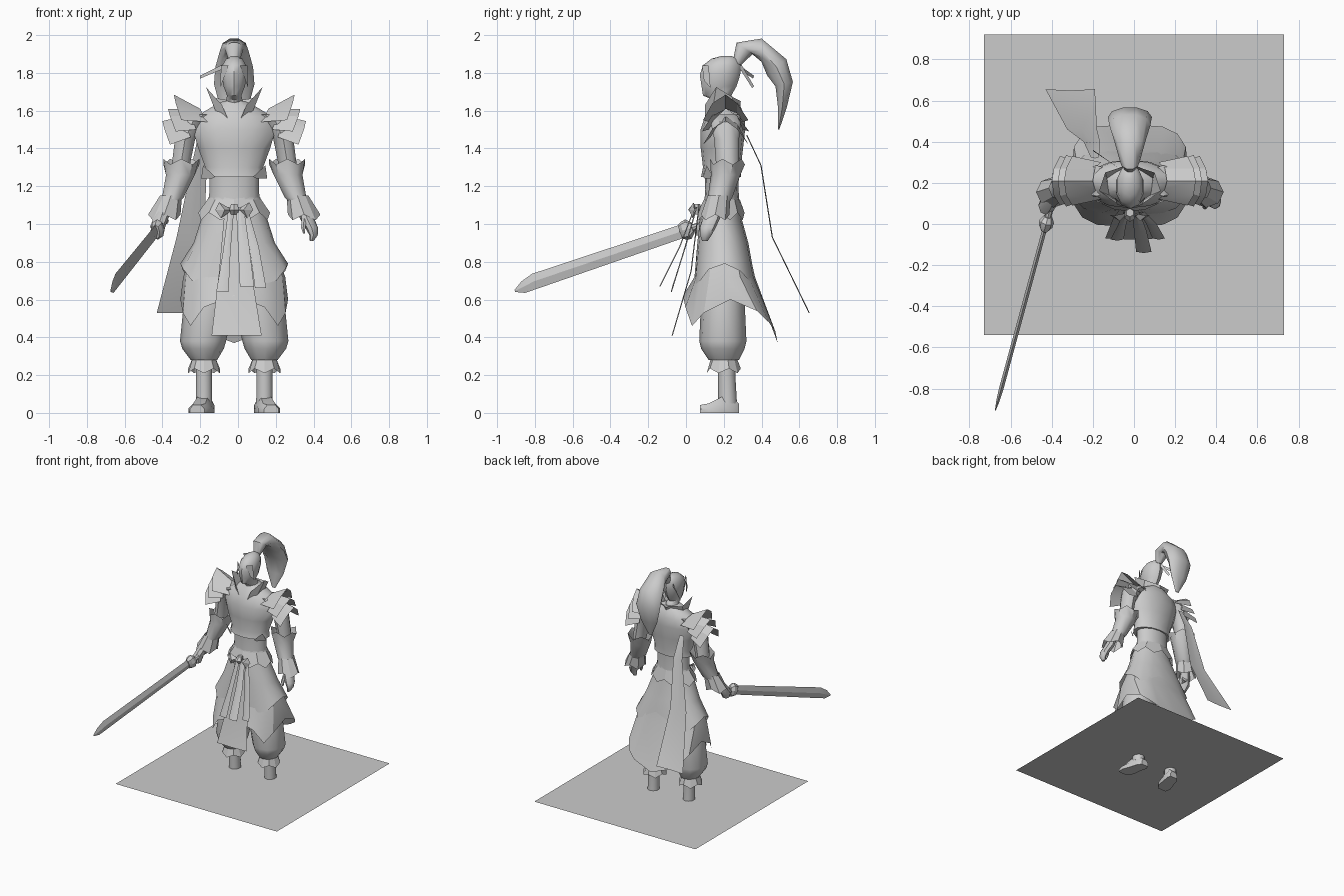
import bpy, bmesh, math
from mathutils import Vector

CX = -0.02  # body symmetry line
GREY = bpy.data.materials.new("plain_grey")
GREY.diffuse_color = (0.6, 0.6, 0.6, 1)


def mesh(name, verts, faces, angle=40):
    bm = bmesh.new()
    vs = [bm.verts.new(v) for v in verts]
    for f in faces:
        bm.faces.new([vs[i] for i in f])
    bmesh.ops.recalc_face_normals(bm, faces=bm.faces)
    me = bpy.data.meshes.new(name)
    bm.to_mesh(me)
    bm.free()
    me.materials.append(GREY)
    ob = bpy.data.objects.new(name, me)
    bpy.context.collection.objects.link(ob)
    bpy.ops.object.select_all(action='DESELECT')
    ob.select_set(True)
    bpy.context.view_layer.objects.active = ob
    bpy.ops.object.shade_smooth_by_angle(angle=math.radians(angle))
    return ob


def loft(name, rings, closed=True, caps=True, angle=40):
    n = len(rings[0])
    faces = []
    for r in range(len(rings) - 1):
        for i in range(n if closed else n - 1):
            j = (i + 1) % n
            faces.append((r * n + i, r * n + j, (r + 1) * n + j, (r + 1) * n + i))
    if caps and closed:
        faces.append(tuple(range(n)))
        faces.append(tuple((len(rings) - 1) * n + i for i in range(n)))
    return mesh(name, [p for r in rings for p in r], faces, angle)


def oval(x, y, z, rx, ry, n=12, p=1.0, dz=lambda i: 0):
    # horizontal ring, starting at the front; p below 1 makes it squarer
    out = []
    for i in range(n):
        a = 2 * math.pi * i / n
        s, c = math.sin(a), math.cos(a)
        out.append((x + rx * math.copysign(abs(s) ** p, s),
                    y - ry * math.copysign(abs(c) ** p, c), z + dz(i)))
    return out


def stack(name, rows, n=12, s=1, **kw):
    # rows of (offset from symmetry line, y, z, rx, ry)
    return loft(name, [oval(CX + s * d, y, z, rx, ry, n) for d, y, z, rx, ry in rows], **kw)


def strip(name, rows):
    # ribbon from rows of (x left, x right, y, z)
    return loft(name, [[(a, y, z), ((a + b) / 2, y - .006, z), (b, y, z)] for a, b, y, z in rows],
                closed=False, angle=25)


# base plate
mesh("base_plate", [(-.73, -.54, .095), (.73, -.54, .095), (.73, .92, .095), (-.73, .92, .095)], [(0, 1, 2, 3)])

# torso, belt, head
stack("torso", [(0, .185, 1.25, .165, .105), (0, .19, 1.30, .157, .1), (0, .19, 1.40, .195, .112),
                (0, .195, 1.50, .225, .118), (0, .205, 1.57, .205, .105), (0, .21, 1.62, .12, .08),
                (0, .21, 1.65, .06, .06)], 14)
stack("waist_belt", [(0, .19, 1.09, .142, .095), (0, .19, 1.18, .134, .088), (0, .19, 1.26, .136, .09)], 14)
stack("head", [(0, .21, 1.60, .055, .055), (0, .20, 1.66, .045, .06), (0, .165, 1.68, .04, .075),
               (0, .175, 1.73, .06, .093), (0, .18, 1.79, .07, .107), (0, .19, 1.84, .066, .1),
               (0, .205, 1.875, .045, .07), (0, .215, 1.89, .015, .025)], 10)

# top knot tail: rings across a curved path of (y, z, tangent angle, thickness, half width)
path = [(.27, 1.85, 70, .025, .025), (.31, 1.93, 55, .055, .05), (.40, 1.92, 0, .065, .075),
        (.48, 1.83, -50, .07, .1), (.52, 1.74, -75, .05, .107), (.51, 1.62, -95, .025, .075),
        (.49, 1.50, -95, .004, .015)]
rings = []
for y, z, t, th, w in path:
    t = math.radians(t)
    rings.append([(CX + w * math.cos(a), y - th * math.sin(a) * math.sin(t), z + th * math.sin(a) * math.cos(t))
                  for a in (2 * math.pi * k / 10 for k in range(10))])
loft("hair_tail", rings, angle=50)
mesh("hair_ribbon", [(-.07, .27, 1.85), (-.2, .36, 1.785), (-.2, .355, 1.77), (-.07, .27, 1.825)], [(0, 1, 2, 3)])
mesh("hair_ribbon_short", [(-.03, .29, 1.85), (-.06, .36, 1.73), (-.05, .35, 1.72), (-.02, .28, 1.83)], [(0, 1, 2, 3)])

# skirt layers with pointed hems; half lists run from front to back in 22.5 degree steps
def hem(half):
    return lambda i: half[i if i <= 8 else 16 - i]

up = hem([.66, .68, .70, .76, .79, .75, .70, .69, .68])
low = hem([.62, .56, .46, .53, .60, .54, .48, .43, .37])
loft("skirt_upper", [oval(CX, .19, 1.14, .138, .09, 16), oval(CX, .185, 1.02, .177, .112, 16),
                     oval(CX, .195, .90, .215, .135, 16, .85),
                     oval(CX, .205, 0, .285, .165, 16, .7, up)], caps=False)
loft("skirt_lower", [oval(CX, .20, .88, .21, .13, 16, .8), oval(CX, .205, .72, .27, .16, 16, .7),
                     oval(CX, .235, 0, .285, .25, 16, .6, low)], caps=False, angle=25)
# short pointed plates under the belt
loft("belt_plates", [oval(CX, .19, 1.13, .142, .095, 16),
                     oval(CX, .185, 1.05, .19, .125, 16, 1, lambda i: -.03 if i % 2 else .01)], caps=False, angle=20)

# front sash and bow
strip("sash_wide", [(-.07, .03, .07, 1.08), (-.10, .07, .03, .75), (-.14, .125, -.07, .41)])
strip("sash_left", [(-.05, -.02, .06, 1.09), (-.08, -.04, -.01, .85), (-.115, -.05, -.075, .64)])
strip("sash_right", [(-.01, .03, .05, 1.09), (0, .06, -.03, .88), (.01, .085, -.135, .67)])
strip("sash_side", [(.02, .05, .06, 1.09), (.06, .11, 0, .88), (.09, .15, -.07, .66)])
for s in (1, -1):
    x = lambda d: CX + s * d
    mesh("bow_loop", [(x(.01), .055, 1.075), (x(.08), .04, 1.115), (x(.10), .045, 1.075), (x(.07), .035, 1.03),
                      (x(.05), .015, 1.075)], [(0, 1, 4), (1, 2, 4), (2, 3, 4), (3, 0, 4)], 15)
stack("bow_knot", [(0, .055, 1.05, .02, .02), (0, .045, 1.075, .03, .035), (0, .055, 1.105, .02, .02)], 6)

# long back ribbon
strip("back_ribbon", [(-.21, -.17, .325, 1.47), (-.245, -.165, .40, 1.31), (-.325, -.18, .46, .93), (-.43, -.19, .655, .53)])

# mirrored limbs and armour
for s, side in ((1, "left"), (-1, "right")):
    x = lambda d: CX + s * d
    stack(side + "_trouser", [(.11, .20, .85, .10, .1), (.13, .195, .60, .135, .115), (.165, .195, .38, .122, .125),
                              (.165, .195, .34, .11, .115), (.16, .20, .28, .07, .08)], 12, s)
    loft(side + "_shin_cuff", [oval(x(.16), .20, .30, .06, .065, 10),
                               oval(x(.16), .20, .21, .088, .09, 10, 1, lambda i: .025 * (i % 2))],
         caps=False, angle=20)
    stack(side + "_shin", [(.16, .215, .30, .05, .05), (.16, .215, .20, .044, .046), (.16, .22, .05, .046, .05)], 10, s)
    loft(side + "_shoe", [[(x(.165 + t * (y - .2) * -.25 + w * k), y, z) for k, z in
                           ((-1, 0), (1, 0), (1, h * .5), (.55, h), (-.55, h), (-1, h * .5))]
                          for t, y, w, h in ((1, .28, .032, .05), (1, .25, .048, .08), (1, .19, .05, .085),
                                             (1, .12, .058, .05), (1, .075, .038, .042))])
    stack(side + "_upper_arm", [(.16, .21, 1.58, .07, .075), (.22, .21, 1.54, .075, .08), (.26, .215, 1.45, .056, .066),
                                (.285, .22, 1.30, .05, .06)], 10, s)
    loft(side + "_gauntlet", [oval(x(.28), .22, 1.345, .10, .092, 10, 1, lambda i: -.03 * (i % 2)),
                              oval(x(.285), .21, 1.26, .08, .078, 10), oval(x(.325), .18, 1.14, .06, .065, 10),
                              oval(x(.35), .165, 1.10, .048, .055, 10)], caps=False)
    loft(side + "_wrist_cuff", [oval(x(.335), .175, 1.15, .058, .06, 8),
                                oval(x(.37), .155, 1.05, .086, .075, 8, 1, lambda i: -.03 * (i % 2))],
         caps=False, angle=25)
    # shoulder plates: arched rows from front, over the top, to the back
    arch = lambda d, f, t, zf, zt: [(x(d - .03), f, zf), (x(d), f + .05, (zf + 2 * zt) / 3), (x(d + .01), .21, zt),
                                    (x(d), .27, (zf + 2 * zt) / 3), (x(d - .03), t, zf)]
    loft(side + "_shoulder_plate_upper", [arch(.17, .12, .30, 1.54, 1.61), arch(.31, .09, .33, 1.55, 1.685)], False, angle=20)
    loft(side + "_shoulder_plate_middle", [arch(.23, .12, .30, 1.50, 1.61), arch(.34, .085, .335, 1.49, 1.61)], False, angle=20)
    loft(side + "_shoulder_plate_lower", [arch(.26, .13, .30, 1.46, 1.57), arch(.37, .09, .33, 1.42, 1.545)], False, angle=20)
    # raised collar flap
    loft(side + "_collar", [[(x(.035), .10, 1.56), (x(.10), .14, 1.60), (x(.11), .22, 1.62), (x(0), .285, 1.60)],
                            [(x(.065), .10, 1.63), (x(.15), .16, 1.725), (x(.12), .25, 1.67), (x(0), .29, 1.65)]],
         False, angle=20)
    # side lock over the temple
    mesh(side + "_temple_lock", [(x(.03), .085, 1.84), (x(.07), .12, 1.84), (x(.074), .13, 1.72), (x(.062), .095, 1.76)],
         [(0, 1, 2, 3)])
    # bodice edge point
    mesh(side + "_bodice_point", [(x(.10), .09, 1.25), (x(.165), .11, 1.31), (x(.175), .15, 1.24), (x(.12), .10, 1.24)],
         [(0, 1, 2, 3)])

# open left hand and closed right hand
stack("left_hand", [(.365, .155, 1.10, .03, .035), (.385, .135, 1.03, .038, .045), (.41, .115, .98, .034, .042),
                    (.42, .105, .94, .022, .03), (.41, .10, .91, .01, .015)], 8)
stack("left_thumb", [(.37, .11, 1.03, .015, .015), (.365, .085, .98, .013, .015), (.37, .08, .95, .006, .006)], 6)
stack("right_hand", [(.365, .155, 1.10, .03, .035), (.385, .12, 1.04, .04, .045), (.405, .09, .985, .04, .048),
                     (.40, .08, .94, .025, .03)], 8, -1)

# sword built along its own axis
base, tip = Vector((-.43, -.01, .965)), Vector((-.675, -.91, .66))
axis = (tip - base).normalized()
flat = axis.cross(Vector((0, 0, 1))).normalized()
edge = flat.cross(axis)
length = (tip - base).length


def section(t, w, h, n, off=0):
    return [base + axis * t + edge * (off + h * math.cos(2 * math.pi * k / n)) + flat * w * math.sin(2 * math.pi * k / n)
            for k in range(n)]


loft("sword_blade", [section(0, .011, .036, 4), section(length * .88, .011, .042, 4),
                     section(length * .95, .008, .032, 4, -.01), section(length, .002, .006, 4, -.015)], angle=15)
loft("sword_guard", [section(t, w, h, 8) for t, w, h in ((-.05, .022, .03), (-.025, .036, .055), (.0, .034, .05),
                                                         (.02, .02, .04))], angle=25)
loft("sword_grip", [section(-.17, .022, .022, 8), section(-.15, .016, .018, 8), section(-.03, .016, .018, 8)])
